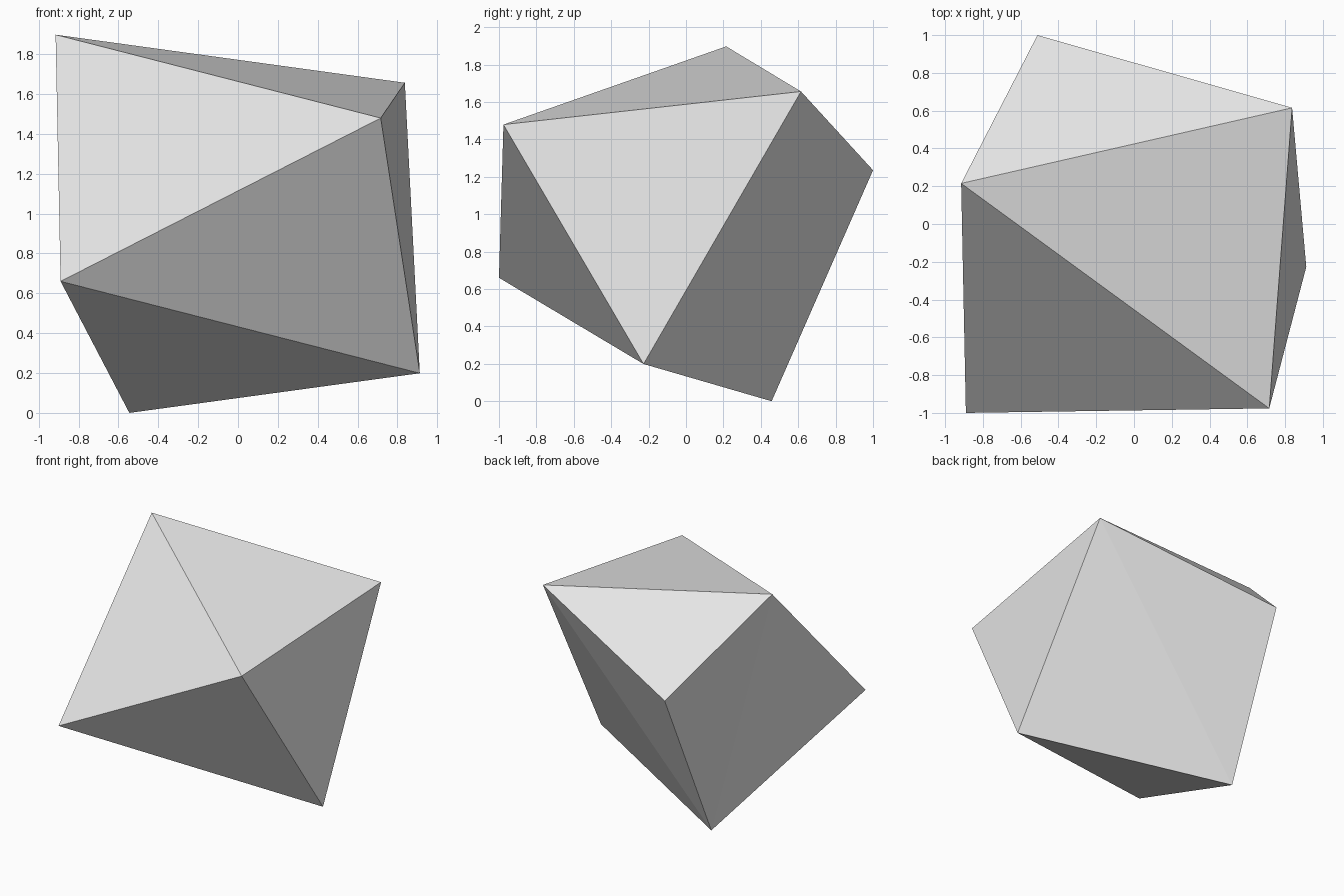
import bpy
import bmesh

cube = bpy.data.objects.get("Cube")
if cube:
    bpy.data.objects.remove(cube, do_unlink=True)

# Plain grey material
grey = bpy.data.materials.new("light_grey")
grey.use_nodes = True
colour = (0.8, 0.8, 0.8, 1.0)
grey.diffuse_color = colour
grey.node_tree.nodes["Principled BSDF"].inputs["Base Color"].default_value = colour

# Corners of the irregular faceted rock
corners = {
    "peak": (-0.915, 0.215, 1.897),
    "right_shoulder": (0.837, 0.615, 1.656),
    "front_shoulder": (0.716, -0.976, 1.479),
    "back_shoulder": (-0.511, 1.0, 1.235),
    "front_foot": (-0.89, -1.0, 0.66),
    "right_foot": (0.912, -0.227, 0.199),
    "base": (-0.545, 0.458, 0.0),
}

# The rock is the convex skin stretched over its corners
bm = bmesh.new()
for position in corners.values():
    bm.verts.new(position)
bmesh.ops.convex_hull(bm, input=bm.verts[:])
bmesh.ops.recalc_face_normals(bm, faces=bm.faces[:])
for face in bm.faces:
    face.smooth = False

mesh = bpy.data.meshes.new("rock")
bm.to_mesh(mesh)
bm.free()
mesh.materials.append(grey)
rock = bpy.data.objects.new("rock", mesh)
bpy.context.collection.objects.link(rock)
